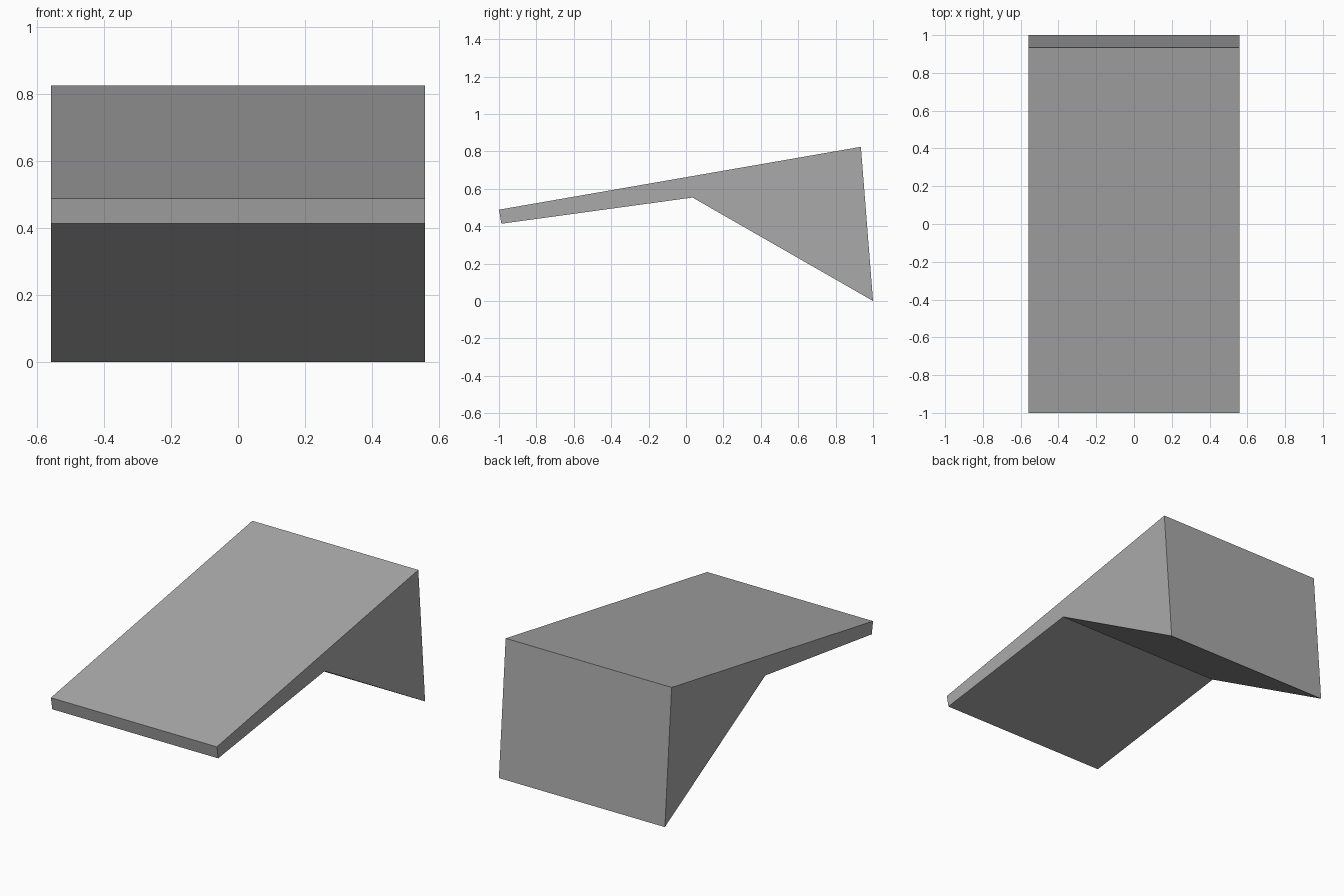
import bpy
import bmesh
from mathutils import Vector

cube = bpy.data.objects.get("Cube")
if cube:
    bpy.data.objects.remove(cube, do_unlink=True)

# Single grey material
grey = bpy.data.materials.new("mid_grey")
grey.use_nodes = True
colour = (0.4, 0.4, 0.4, 1)
grey.diffuse_color = colour
grey.node_tree.nodes["Principled BSDF"].inputs["Base Color"].default_value = colour


def extrude_profile(name, profile, half_width, material):
    """Extrude a (y, z) outline along x, centred on x = 0."""
    bm = bmesh.new()
    side = bm.faces.new([bm.verts.new((-half_width, y, z)) for y, z in profile])
    result = bmesh.ops.extrude_face_region(bm, geom=[side], use_keep_orig=True)
    moved = [v for v in result["geom"] if isinstance(v, bmesh.types.BMVert)]
    bmesh.ops.translate(bm, verts=moved, vec=Vector((2 * half_width, 0, 0)))
    bmesh.ops.recalc_face_normals(bm, faces=bm.faces)
    mesh = bpy.data.meshes.new(name)
    bm.to_mesh(mesh)
    bm.free()
    mesh.materials.append(material)
    obj = bpy.data.objects.new(name, mesh)
    bpy.context.collection.objects.link(obj)
    return obj


# Sloping slab with a thin front lip and a wedge-shaped back support
slab_profile = [
    (-1.0, 0.488),    # front lip, top
    (-0.987, 0.413),  # front lip, bottom
    (0.035, 0.553),   # crease under the slab
    (1.0, 0.0),       # foot at the back
    (0.935, 0.824),   # top back edge
]
extrude_profile("sloping_wedge", slab_profile, 0.558, grey)
